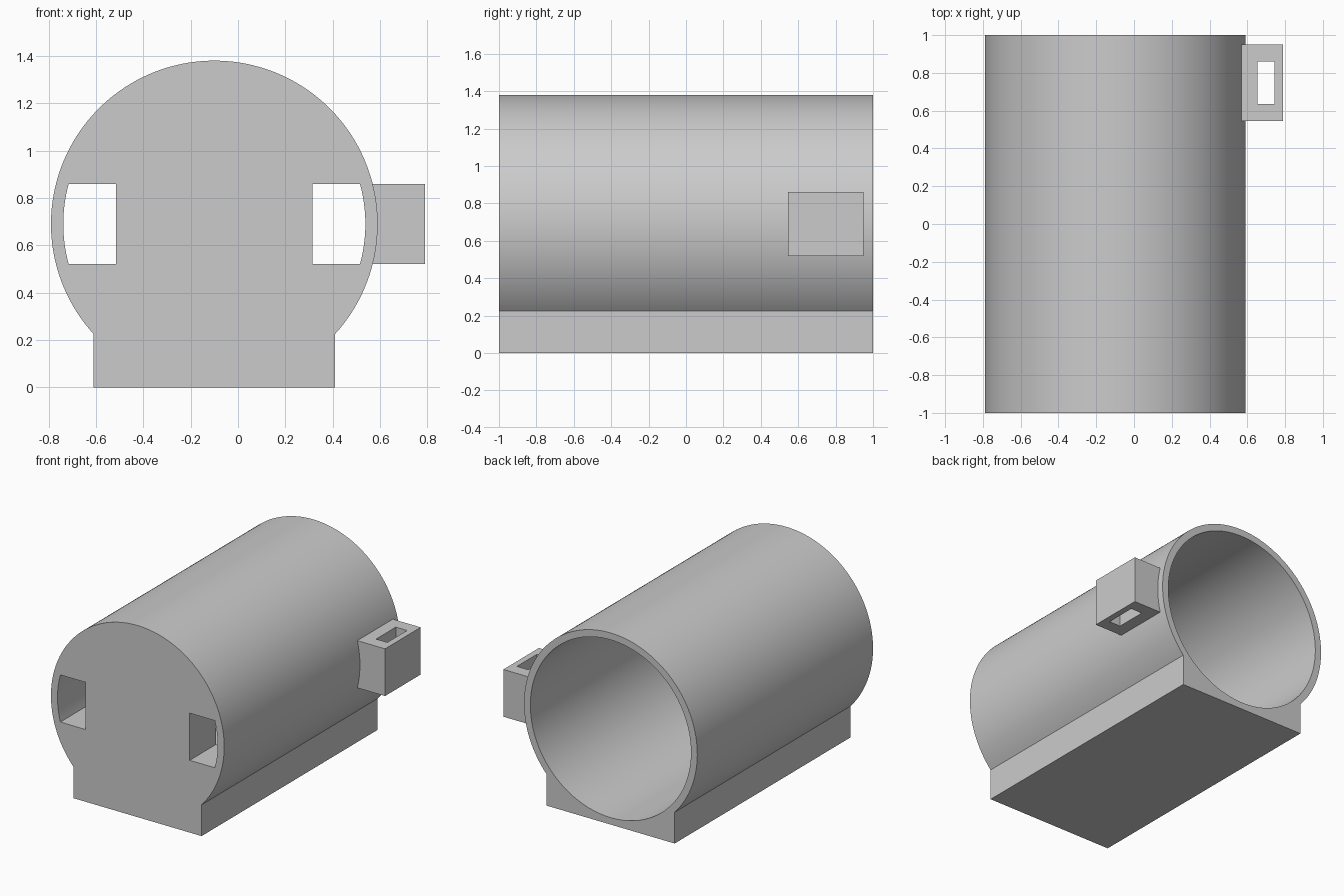
import bpy, bmesh, math
from mathutils import Vector

if "Cube" in bpy.data.objects:
    bpy.data.objects.remove(bpy.data.objects["Cube"], do_unlink=True)

CX, CZ = -0.10, 0.69          # barrel axis
R_OUT, R_IN = 0.69, 0.64
HALF_BASE = 0.51

grey = bpy.data.materials.new("plain_grey")
grey.use_nodes = True
colour = (0.6, 0.6, 0.6, 1)
grey.diffuse_color = colour
grey.node_tree.nodes["Principled BSDF"].inputs["Base Color"].default_value = colour


def arc(radius, start, end, steps):
    """Points on an arc around the barrel axis, in x and z."""
    angles = [start + (end - start) * i / steps for i in range(steps + 1)]
    return [(CX + radius * math.cos(a), CZ + radius * math.sin(a)) for a in angles]


def prism(name, profile, y0, y1):
    """Extrude an x-z profile along y."""
    bm = bmesh.new()
    face = bm.faces.new([bm.verts.new((x, y0, z)) for x, z in profile])
    grown = bmesh.ops.extrude_face_region(bm, geom=[face])["geom"]
    moved = [v for v in grown if isinstance(v, bmesh.types.BMVert)]
    bmesh.ops.translate(bm, verts=moved, vec=Vector((0, y1 - y0, 0)))
    bmesh.ops.recalc_face_normals(bm, faces=bm.faces)
    mesh = bpy.data.meshes.new(name)
    bm.to_mesh(mesh)
    bm.free()
    mesh.materials.append(grey)
    obj = bpy.data.objects.new(name, mesh)
    bpy.context.collection.objects.link(obj)
    return obj


def box(name, x0, x1, y0, y1, z0, z1):
    return prism(name, [(x0, z0), (x1, z0), (x1, z1), (x0, z1)], y0, y1)


def cut(target, cutter):
    """Subtract the cutter, then remove it."""
    mod = target.modifiers.new("cut", "BOOLEAN")
    mod.operation, mod.solver, mod.object = "DIFFERENCE", "EXACT", cutter
    bpy.context.view_layer.objects.active = target
    bpy.ops.object.modifier_apply(modifier=mod.name)
    bpy.data.objects.remove(cutter, do_unlink=True)


# Barrel and flat foot as one extruded outline
dip = math.acos(HALF_BASE / R_OUT)
outline = arc(R_OUT, -dip, math.pi + dip, 120)
outline += [(CX - HALF_BASE, 0), (CX + HALF_BASE, 0)]
body = prism("barrel_body", outline, -1, 1)

# Bore, open at the back and closed by a thick front wall
cut(body, prism("bore_cutter", arc(R_IN, 0, 2 * math.pi, 160)[:-1], -0.70, 1.1))

# Two front openings, curved on their outer side
rise = math.asin(0.17 / R_IN)
for side in (1, -1):
    profile = arc(R_IN - 0.002, -rise, rise, 16)
    profile += [(CX + 0.415, CZ + 0.17), (CX + 0.415, CZ - 0.17)]
    if side < 0:
        profile = [(2 * CX - x, z) for x, z in profile]
    cut(body, prism("opening_cutter", profile, -1.1, -0.6))

# Slotted side lug
lug = box("side_lug", 0.56, 0.79, 0.545, 0.95, 0.52, 0.86)
cut(lug, box("slot_cutter", 0.655, 0.745, 0.635, 0.86, 0.4, 1.0))

# Smooth the curved surfaces, keep edges sharp
bpy.ops.object.select_all(action="DESELECT")
body.select_set(True)
bpy.context.view_layer.objects.active = body
bpy.ops.object.shade_smooth_by_angle(angle=math.radians(25))
